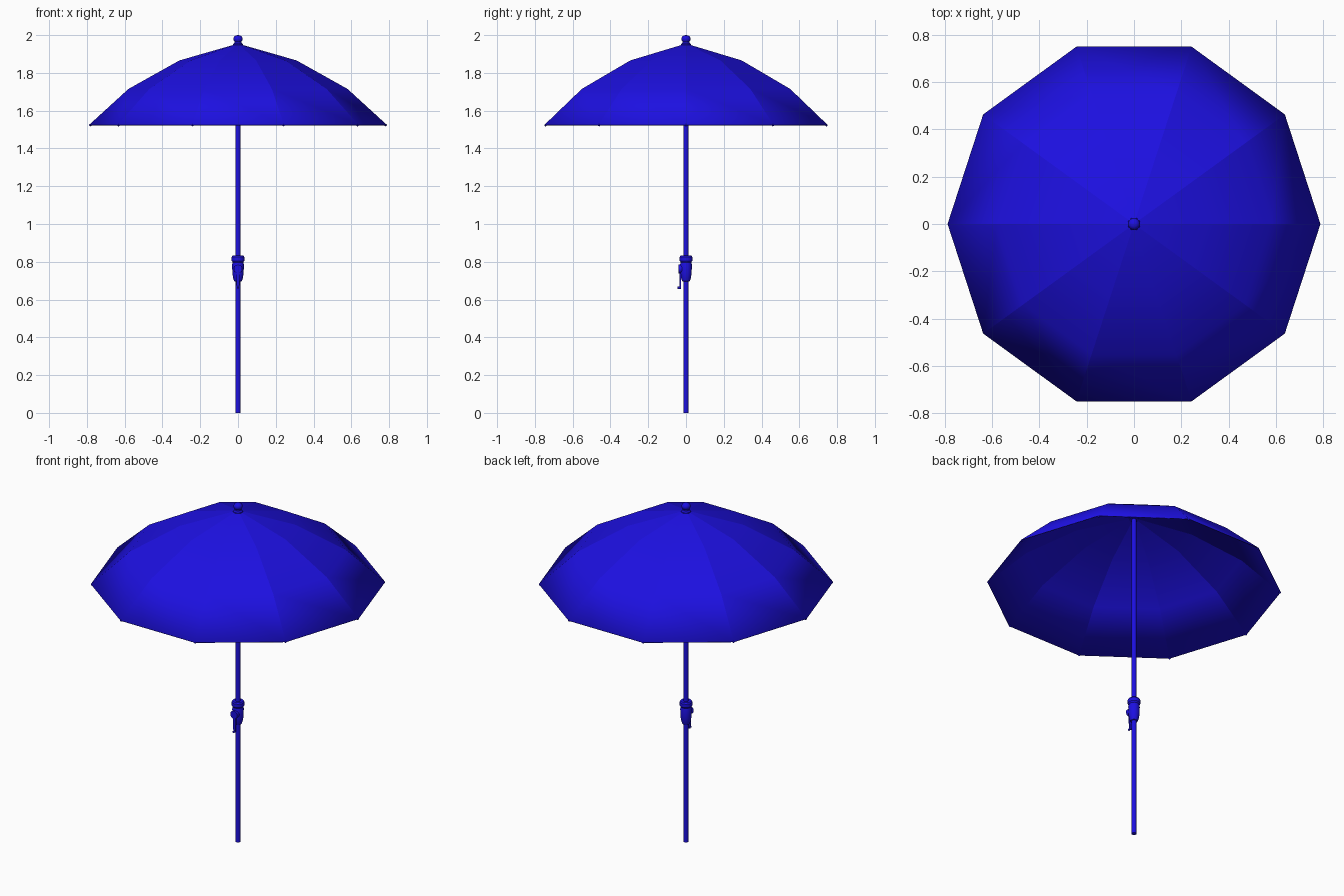
import bpy, bmesh
from math import cos, sin, pi, radians

if "Cube" in bpy.data.objects:
    bpy.data.objects.remove(bpy.data.objects["Cube"])

blue = bpy.data.materials.new("blue")
blue.diffuse_color = (0.012, 0.005, 0.75, 1)
blue.use_nodes = True
blue.node_tree.nodes["Principled BSDF"].inputs["Base Color"].default_value = blue.diffuse_color


def finish(name, bm, smooth=35):
    bmesh.ops.recalc_face_normals(bm, faces=bm.faces)
    me = bpy.data.meshes.new(name)
    bm.to_mesh(me)
    bm.free()
    ob = bpy.data.objects.new(name, me)
    bpy.context.collection.objects.link(ob)
    me.materials.append(blue)
    if smooth:
        bpy.ops.object.select_all(action='DESELECT')
        ob.select_set(True)
        bpy.context.view_layer.objects.active = ob
        bpy.ops.object.shade_smooth_by_angle(angle=radians(smooth))
    return ob


def lathe(name, profile, sides, y=0.0, smooth=35):
    """Spin (radius, z) points about a vertical axis; radius 0 closes to a point."""
    bm = bmesh.new()
    rings = []
    for r, z in profile:
        if r == 0:
            rings.append([bm.verts.new((0, y, z))] * sides)
        else:
            rings.append([bm.verts.new((r * cos(2 * pi * i / sides),
                                        y + r * sin(2 * pi * i / sides), z))
                          for i in range(sides)])
    for a, b in zip(rings, rings[1:]):
        for i in range(sides):
            j = (i + 1) % sides
            bm.faces.new(list(dict.fromkeys((a[i], a[j], b[j], b[i]))))
    return finish(name, bm, smooth)


# Ten-panel canopy: smooth down each panel, creased along the ribs
canopy = lathe("canopy", [(0, 1.955), (0.31, 1.866), (0.58, 1.715), (0.788, 1.525)], 10, smooth=0)
me = canopy.data
for p in me.polygons:
    p.use_smooth = True
for e in me.edges:
    a, b = (me.vertices[i].co.z for i in e.vertices)
    e.use_edge_sharp = abs(a - b) > 0.01
cloth = canopy.modifiers.new("cloth", 'SOLIDIFY')
cloth.thickness = 0.004
cloth.offset = -1

# Rib tips at the canopy corners
bm = bmesh.new()
for i in range(10):
    a = 2 * pi * i / 10
    ret = bmesh.ops.create_uvsphere(bm, u_segments=8, v_segments=6, radius=0.006)
    bmesh.ops.translate(bm, verts=ret["verts"], vec=(0.782 * cos(a), 0.782 * sin(a), 1.523))
finish("rib_tips", bm)

# Pole and finial
lathe("pole", [(0, 0), (0.0135, 0), (0.0135, 1.95), (0, 1.95)], 20)
lathe("finial", [(0, 1.94), (0.027, 1.94), (0.026, 1.952), (0.019, 1.958), (0.018, 1.965),
                 (0.023, 1.972), (0.025, 1.98), (0.022, 1.99), (0.013, 1.998), (0, 2.0)], 20)

# Crank housing around the pole
lathe("crank_housing", [(0.014, 0.695), (0.02, 0.697), (0.026, 0.715), (0.030, 0.74),
                        (0.031, 0.785), (0.028, 0.797), (0.034, 0.805), (0.034, 0.825),
                        (0.029, 0.832), (0.014, 0.832)], 20)


def cylinder_y(bm, r, y0, y1, z):
    """Round stub running along y."""
    ret = bmesh.ops.create_cone(bm, cap_ends=True, segments=14, radius1=r, radius2=r, depth=1)
    for v in ret["verts"]:
        x, yy, t = v.co
        v.co = (x, y0 + (t + 0.5) * (y1 - y0), z + yy)


# Crank hub, arm and grip on the front
bm = bmesh.new()
cylinder_y(bm, 0.023, -0.040, -0.010, 0.762)
finish("crank_hub", bm)

bm = bmesh.new()
ret = bmesh.ops.create_cube(bm, size=1)
for v in ret["verts"]:
    x, y, z = v.co
    w = 0.020 if z > 0 else 0.012
    v.co = (x * w, -0.031 + y * 0.008, 0.715 + z * 0.115)
finish("crank_arm", bm)

bm = bmesh.new()
cylinder_y(bm, 0.006, -0.044, -0.026, 0.662)
finish("crank_grip", bm)
